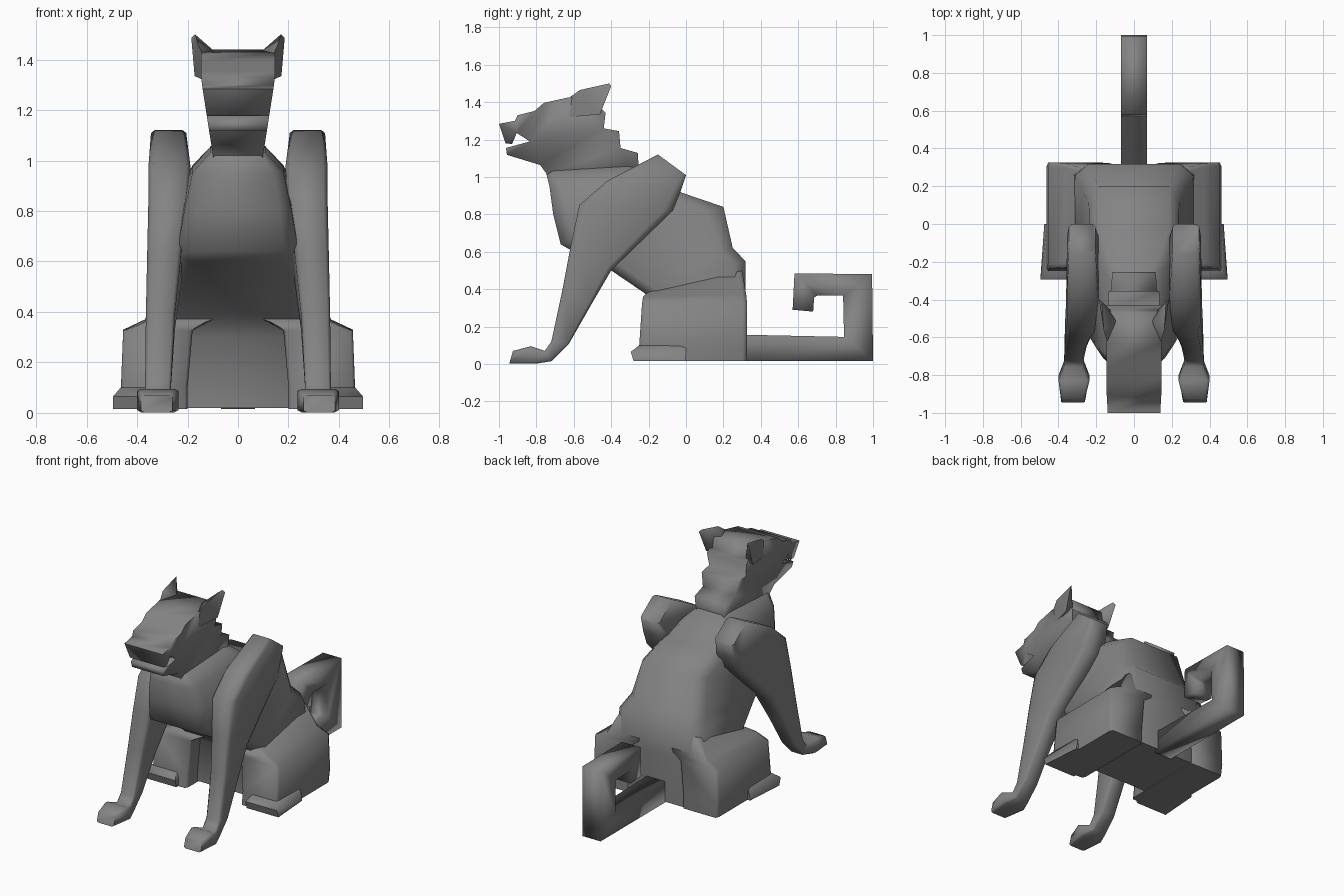
import bpy, bmesh, math

stone = bpy.data.materials.new("dark_grey")
stone.diffuse_color = (0.23, 0.23, 0.23, 1)


def finish(name, bm, mirror=False, angle=65):
    bmesh.ops.recalc_face_normals(bm, faces=bm.faces[:])
    mesh = bpy.data.meshes.new(name)
    bm.to_mesh(mesh)
    bm.free()
    mesh.materials.append(stone)
    ob = bpy.data.objects.new(name, mesh)
    bpy.context.collection.objects.link(ob)
    if mirror:
        ob.modifiers.new("Mirror", 'MIRROR')
    bpy.ops.object.select_all(action='DESELECT')
    ob.select_set(True)
    bpy.context.view_layer.objects.active = ob
    bpy.ops.object.shade_smooth_by_angle(angle=math.radians(angle))
    return ob


def loft(name, rings, chamfer=0.2, mirror=False):
    """Rings: front y, front z, back y, back z, inner x, outer x."""
    c = chamfer
    shape = [(c, 0), (1 - c, 0), (1, c), (1, 1 - c),
             (1 - c, 1), (c, 1), (0, 1 - c), (0, c)]
    bm = bmesh.new()
    loops = []
    for fy, fz, by, bz, xi, xo in rings:
        loops.append([bm.verts.new((xi + (xo - xi) * u,
                                    fy + (by - fy) * v,
                                    fz + (bz - fz) * v)) for u, v in shape])
    for a, b in zip(loops, loops[1:]):
        for i in range(8):
            j = (i + 1) % 8
            bm.faces.new((a[i], a[j], b[j], b[i]))
    bm.faces.new(loops[0])
    bm.faces.new(loops[-1])
    return finish(name, bm, mirror, angle=75)


def prism(name, profile, width):
    """Side profile (y, z) extruded across x; half width depends on z."""
    bm = bmesh.new()
    left = [bm.verts.new((-width(z), y, z)) for y, z in profile]
    right = [bm.verts.new((width(z), y, z)) for y, z in profile]
    n = len(profile)
    for i in range(n):
        j = (i + 1) % n
        bm.faces.new((left[i], left[j], right[j], right[i]))
    caps = [bm.faces.new(left), bm.faces.new(right)]
    bm.normal_update()
    bmesh.ops.triangulate(bm, faces=caps, ngon_method='BEAUTY')
    return finish(name, bm, angle=95)


def hull(name, pts, mirror=False):
    bm = bmesh.new()
    for p in pts:
        bm.verts.new(p)
    bmesh.ops.convex_hull(bm, input=bm.verts[:])
    return finish(name, bm, mirror)


# Torso: rump, waist, chest and base of the neck
loft("torso", [
    (-0.14, 0.02, 0.318, 0.02, -0.30, 0.30),
    (-0.14, 0.30, 0.318, 0.33, -0.33, 0.33),
    (-0.23, 0.385, 0.318, 0.55, -0.31, 0.31),
    (-0.40, 0.50, 0.25, 0.62, -0.275, 0.275),
    (-0.60, 0.60, 0.20, 0.84, -0.24, 0.24),
    (-0.67, 0.64, -0.02, 0.915, -0.235, 0.235),
    (-0.71, 0.80, -0.08, 0.94, -0.21, 0.21),
    (-0.73, 0.95, -0.16, 0.985, -0.18, 0.18),
    (-0.75, 1.03, -0.26, 1.06, -0.108, 0.108),
], chamfer=0.11)

# Head and neck: open jaws, brow, stepped mane down the nape
prism("head", [
    (-0.72, 0.93), (-0.745, 1.016), (-0.78, 1.064), (-0.957, 1.118),
    (-0.963, 1.155), (-0.835, 1.19), (-0.905, 1.235), (-0.93, 1.176),
    (-0.965, 1.18), (-1.0, 1.284), (-0.915, 1.30), (-0.90, 1.33),
    (-0.81, 1.353), (-0.76, 1.396), (-0.63, 1.425), (-0.47, 1.44),
    (-0.455, 1.369), (-0.43, 1.342), (-0.44, 1.26), (-0.358, 1.245),
    (-0.35, 1.155), (-0.257, 1.128), (-0.25, 0.96),
], lambda z: min(0.146, 0.104 + (z - 1.05) * 0.155))

# Ears
hull("ear", [
    (0.14, -0.63, 1.42), (0.09, -0.52, 1.43), (0.14, -0.62, 1.32),
    (0.172, -0.46, 1.335), (0.12, -0.46, 1.36), (0.16, -0.567, 1.465),
    (0.185, -0.40, 1.485), (0.17, -0.41, 1.50),
], mirror=True)

# Front legs with shoulder and paw
loft("front_leg", [
    (-0.15, 1.12, 0.00, 1.01, 0.205, 0.345),
    (-0.42, 0.98, -0.03, 0.92, 0.188, 0.355),
    (-0.57, 0.85, -0.07, 0.82, 0.195, 0.355),
    (-0.615, 0.64, -0.40, 0.50, 0.225, 0.36),
    (-0.66, 0.40, -0.505, 0.32, 0.25, 0.365),
    (-0.72, 0.12, -0.625, 0.11, 0.265, 0.368),
    (-0.755, 0.07, -0.72, 0.015, 0.265, 0.37),
    (-0.83, 0.095, -0.80, 0.002, 0.235, 0.40),
    (-0.925, 0.07, -0.945, 0.002, 0.26, 0.385),
], chamfer=0.1, mirror=True)

# Folded hind legs
loft("haunch", [
    (-0.26, 0.015, 0.324, 0.015, 0.20, 0.455),
    (-0.25, 0.10, 0.326, 0.10, 0.20, 0.464),
    (-0.235, 0.325, 0.326, 0.33, 0.18, 0.455),
    (-0.23, 0.36, 0.322, 0.37, 0.12, 0.37),
    (-0.20, 0.385, 0.30, 0.50, 0.05, 0.30),
], chamfer=0.04, mirror=True)

# Hind paws flaring out of the haunches
hull("hind_paw", [
    (0.26, -0.28, 0.015), (0.495, -0.28, 0.015),
    (0.26, -0.295, 0.065), (0.495, -0.295, 0.065),
    (0.28, -0.25, 0.10), (0.465, -0.25, 0.10),
    (0.28, 0.0, 0.10), (0.46, 0.0, 0.10),
    (0.26, 0.0, 0.015), (0.475, 0.0, 0.015),
], mirror=True)

# Squared, curled tail
prism("tail", [
    (0.28, 0.015), (1.0, 0.015), (0.995, 0.48), (0.58, 0.485),
    (0.57, 0.29), (0.68, 0.28), (0.685, 0.355), (0.70, 0.365),
    (0.84, 0.365), (0.845, 0.145), (0.28, 0.157),
], lambda z: 0.068)
